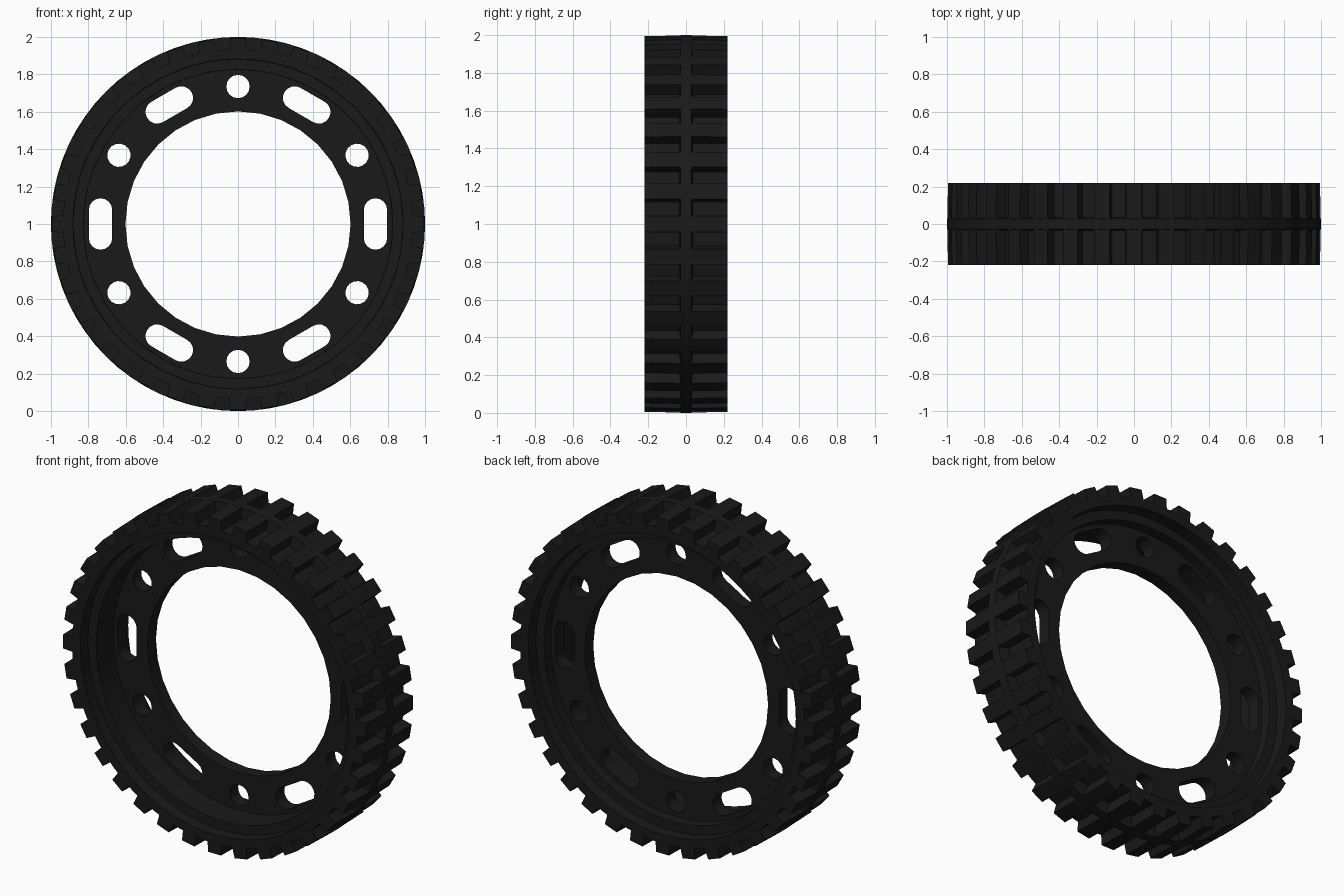
import bpy, bmesh
from math import sin, cos, pi, radians

if "Cube" in bpy.data.objects:
    bpy.data.objects.remove(bpy.data.objects["Cube"])

SEG, LUGS = 72, 36
WEB_Y, WEB_T = 0.05, 0.08      # web centre and thickness along the axle

rubber = bpy.data.materials.new("black_rubber")
rubber.diffuse_color = (0.010, 0.010, 0.010, 1)
rubber.use_nodes = True
rubber.node_tree.nodes["Principled BSDF"].inputs["Base Color"].default_value = rubber.diffuse_color


def polar(r, a, y):
    return (r * sin(a), y, 1 + r * cos(a))


def finish(bm, name):
    bmesh.ops.recalc_face_normals(bm, faces=bm.faces)
    me = bpy.data.meshes.new(name)
    bm.to_mesh(me)
    bm.free()
    ob = bpy.data.objects.new(name, me)
    bpy.context.collection.objects.link(ob)
    me.materials.append(rubber)
    return ob


def select(ob):
    bpy.ops.object.select_all(action='DESELECT')
    ob.select_set(True)
    bpy.context.view_layer.objects.active = ob


# tyre carcass with raised centre rib: closed (radius, y) profile spun round the axle
half = [(1.0, 0.028), (0.935, 0.036), (0.935, 0.22),
        (0.882, 0.22), (0.88, 0.15), (0.826, 0.15)]
profile = [(r, -y) for r, y in half] + [(0.824, WEB_Y)] + half[::-1]
bm = bmesh.new()
rings = [[bm.verts.new(polar(r, 2 * pi * i / SEG, y)) for r, y in profile]
         for i in range(SEG)]
n = len(profile)
for i in range(SEG):
    a, b = rings[i], rings[(i + 1) % SEG]
    for j in range(n):
        k = (j + 1) % n
        bm.faces.new((a[j], a[k], b[k], b[j]))
carcass = finish(bm, "tyre_carcass")
select(carcass)
bpy.ops.object.shade_smooth_by_angle(angle=radians(20))


# tread lugs: tapered blocks running from the rib out to each sidewall
def tread_row(name, side):
    bm = bmesh.new()
    for i in range(LUGS):
        mid = 2 * pi * i / LUGS
        lo, hi = radians(2.9), radians(2.4)
        layers = []
        for y_in, r_in, r_out, h in ((0.02, 0.925, 0.925, lo), (0.02, 0.9995, 0.995, hi)):
            layers.append([bm.verts.new(polar(r, mid + s * h, side * y)) for r, y, s in
                           ((r_in, y_in, -1), (r_out, 0.22, -1),
                            (r_out, 0.22, 1), (r_in, y_in, 1))])
        b, t = layers
        bm.faces.new(b)
        bm.faces.new(t)
        for j in range(4):
            k = (j + 1) % 4
            bm.faces.new((b[j], b[k], t[k], t[j]))
    return finish(bm, name)


tread_row("front_tread_lugs", -1)
tread_row("back_tread_lugs", 1)

# web: flat filled outline with bore, round holes and slots, extruded
cu = bpy.data.curves.new("wheel_web", 'CURVE')
cu.dimensions = '2D'
cu.fill_mode = 'BOTH'
cu.extrude = WEB_T / 2


def outline(pts):
    sp = cu.splines.new('POLY')
    sp.points.add(len(pts) - 1)
    for p, (x, y) in zip(sp.points, pts):
        p.co = (x, y, 0, 1)
    sp.use_cyclic_u = True


def circle(r, count):
    return [(r * cos(2 * pi * i / count), r * sin(2 * pi * i / count)) for i in range(count)]


def opening(angle, stretch, r=0.0625, dist=0.735, count=16):
    pts = []
    for s, start in ((1, 0), (-1, pi)):
        for i in range(count // 2 + (1 if stretch else 0)):
            t = start + 2 * pi * i / count
            x, y = dist + r * cos(t), s * stretch + r * sin(t)
            pts.append((x * cos(angle) - y * sin(angle), x * sin(angle) + y * cos(angle)))
    outline(pts)


outline(circle(0.83, SEG))
outline(circle(0.602, 32))
for i in range(6):
    opening(radians(60 * i), 0.075)
    opening(radians(60 * i + 30), 0)
web = bpy.data.objects.new("wheel_web", cu)
bpy.context.collection.objects.link(web)
web.location = (0, WEB_Y, 1)
web.rotation_euler = (pi / 2, 0, 0)
select(web)
bpy.ops.object.convert(target='MESH')
web = bpy.context.object
web.data.materials.clear()
web.data.materials.append(rubber)
